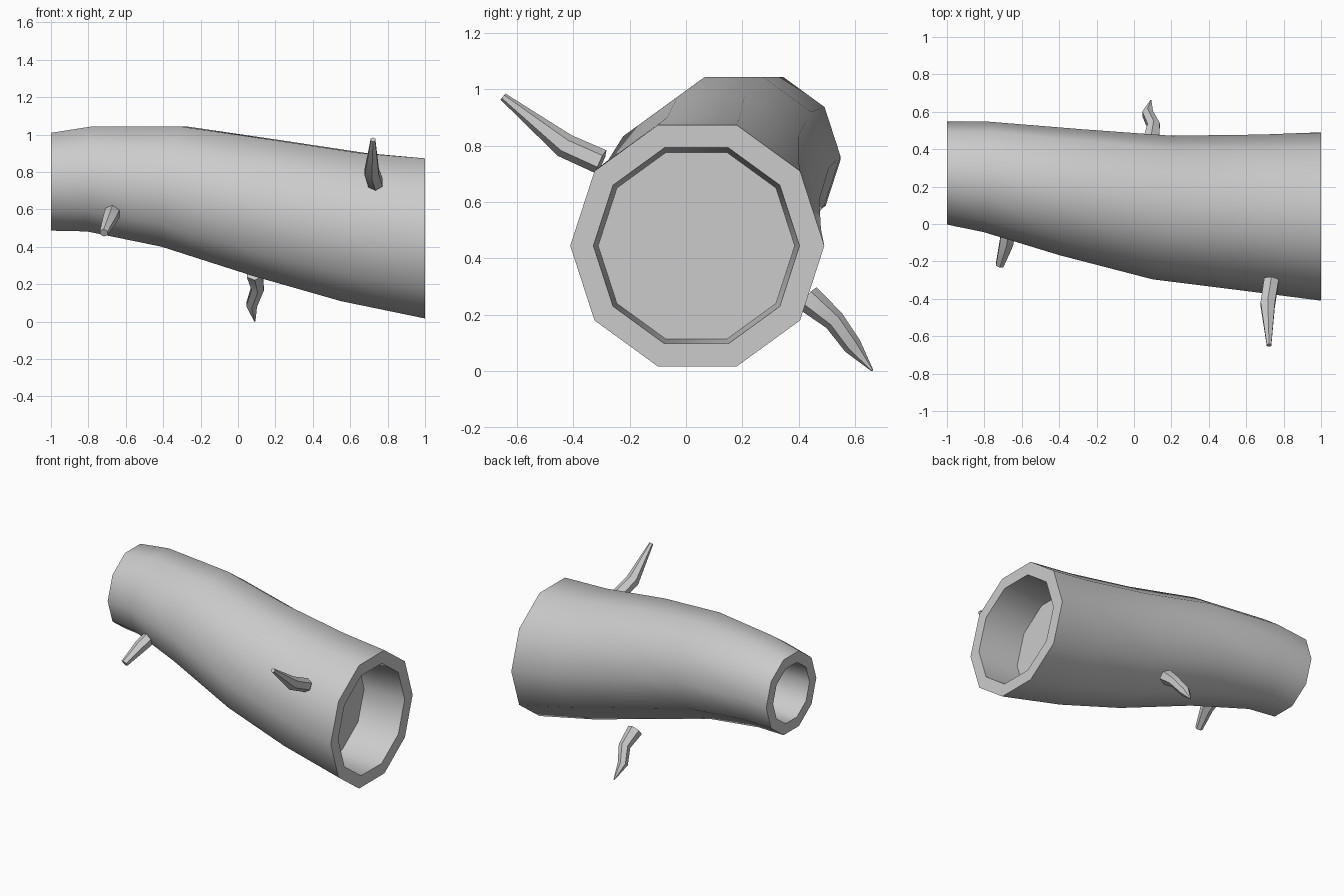
import bpy, bmesh, math
from mathutils import Vector

if "Cube" in bpy.data.objects:
    bpy.data.objects.remove(bpy.data.objects["Cube"])


def finish(name, bm):
    bmesh.ops.recalc_face_normals(bm, faces=bm.faces[:])
    me = bpy.data.meshes.new(name)
    bm.to_mesh(me)
    bm.free()
    ob = bpy.data.objects.new(name, me)
    bpy.context.collection.objects.link(ob)
    bpy.ops.object.select_all(action='DESELECT')
    ob.select_set(True)
    bpy.context.view_layer.objects.active = ob
    bpy.ops.object.shade_smooth_by_angle(angle=math.radians(40))
    return ob


def skin(name, rings):
    """Bridge successive rings of points and cap both ends."""
    bm = bmesh.new()
    loops = [[bm.verts.new(p) for p in ring] for ring in rings]
    n = len(loops[0])
    for a, b in zip(loops, loops[1:]):
        for i in range(n):
            j = (i + 1) % n
            bm.faces.new((a[i], a[j], b[j], b[i]))
    bm.faces.new(loops[0])
    bm.faces.new(loops[-1])
    return finish(name, bm)


def log_ring(x, y, z, r, tilt, n=10):
    pts = []
    for i in range(n):
        a = 2 * math.pi * i / n
        dy, dz = r * math.cos(a), r * math.sin(a)
        pts.append((x + tilt * (dy + dz), y + dy, z + dz))
    return pts


def branch(name, path, n=6):
    pts = [Vector(p[:3]) for p in path]
    rings = []
    for i, c in enumerate(pts):
        t = (pts[min(i + 1, len(pts) - 1)] - pts[max(i - 1, 0)]).normalized()
        u = t.cross(Vector((1, 0, 0))).normalized()
        v = t.cross(u)
        r = path[i][3]
        rings.append([c + r * (math.cos(k * 2 * math.pi / n) * u +
                               math.sin(k * 2 * math.pi / n) * v) for k in range(n)])
    return skin(name, rings)


# Hollow-ended trunk: left recess floor, bark, right recess floor
skin("log_trunk", [log_ring(*s) for s in (
    (-0.70, 0.27, 0.75, 0.19, 0),
    (-1.00, 0.272, 0.748, 0.20, 0),
    (-1.00, 0.272, 0.748, 0.275, 0),
    (-0.79, 0.252, 0.763, 0.295, 0.05),
    (-0.34, 0.170, 0.722, 0.337, 0.17),
    (0.15, 0.088, 0.607, 0.384, 0.13),
    (0.62, 0.062, 0.505, 0.416, 0.13),
    (1.00, 0.040, 0.445, 0.450, 0),
    (1.00, 0.037, 0.445, 0.365, 0),
    (0.70, 0.037, 0.445, 0.348, 0))])

# Broken twigs (x, y, z, radius)
branch("front_right_twig", [(0.735, -0.30, 0.742, 0.045), (0.715, -0.43, 0.80, 0.044),
                            (0.722, -0.648, 0.973, 0.014)])
branch("back_twig", [(0.09, 0.43, 0.26, 0.05), (0.105, 0.525, 0.18, 0.038),
                     (0.073, 0.59, 0.09, 0.033), (0.09, 0.66, 0.003, 0.004)])
branch("front_left_twig", [(-0.67, -0.02, 0.585, 0.045), (-0.682, -0.10, 0.555, 0.042),
                           (-0.718, -0.22, 0.475, 0.024)])
